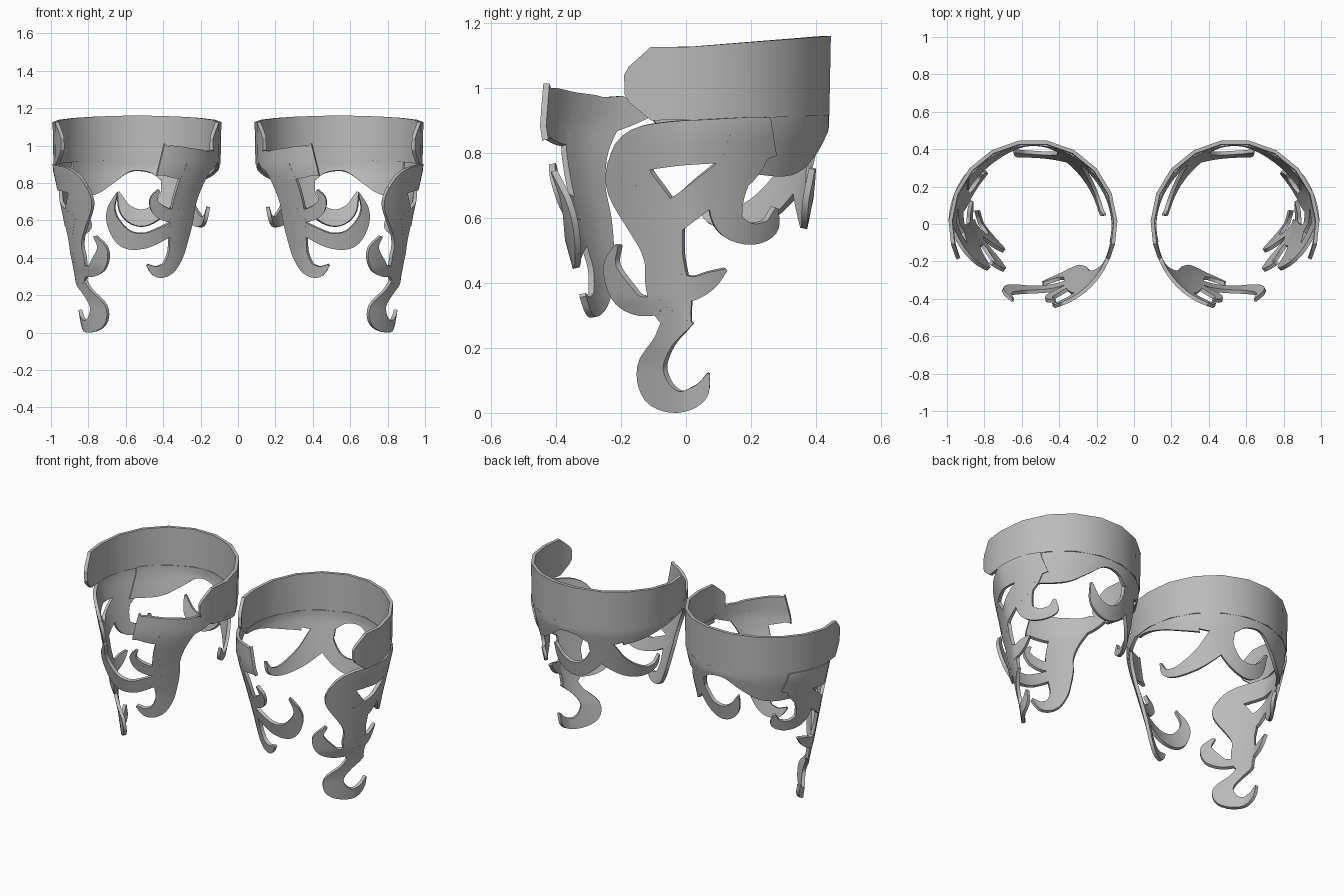
import bpy, bmesh, math
from mathutils import Vector

if "Cube" in bpy.data.objects:
    bpy.data.objects.remove(bpy.data.objects["Cube"])

CX = 0.54          # axis of the right-hand cuff, the other is mirrored
THICK = 0.02

metal = bpy.data.materials.new("grey_metal")
metal.diffuse_color = (0.5, 0.5, 0.5, 1)
metal.use_nodes = True
metal.node_tree.nodes["Principled BSDF"].inputs["Base Color"].default_value = metal.diffuse_color

TAPER = [(0, .27), (.3, .32), (.5, .36), (.65, .39), (.88, .44), (1.2, .44)]


def radius(z):
    """Cuff radius at a height."""
    for (z0, r0), (z1, r1) in zip(TAPER, TAPER[1:]):
        if z <= z1:
            return r0 + (r1 - r0) * (z - z0) / (z1 - z0)
    return TAPER[-1][1]


def ramp(v, a, b):
    return min(max((v - a) / (b - a), 0), 1)


def depth(d, z):
    return math.sqrt(max(radius(z) ** 2 - d * d, 0))


# Each panel is drawn flat and wrapped onto one side of the tapering cuff
def outer(y, z):
    lean = .35 * min(y, 0) + .28 * y * ramp(z, .35, .15)
    return (CX + depth(y, z) + lean + .012, y, z)


def inner(y, z):
    return (CX - depth(y, z), y, z)


def front(x, z):
    return (x, -depth(x - CX, z) - .025 * ramp(z, .45, .8), z)


def back(x, z):
    return (x, depth(x - CX, z), z)


def smooth_path(pts, n=5):
    """Catmull-Rom samples through (u, z, half_width) points."""
    p = [Vector(q) for q in pts]
    p = [2 * p[0] - p[1]] + p + [2 * p[-1] - p[-2]]
    out = []
    for a, b, c, d in zip(p, p[1:], p[2:], p[3:]):
        for i in range(n):
            t = i / n
            out.append(.5 * (2 * b + (c - a) * t + (2 * a - 5 * b + 4 * c - d) * t * t
                             + (3 * b - a - 3 * c + d) * t ** 3))
    return out + [p[-2]]


def add_grid(bm, rows):
    vs = [[bm.verts.new(c) for c in row] for row in rows]
    for r0, r1 in zip(vs, vs[1:]):
        for j in range(len(r0) - 1):
            bm.faces.new((r0[j], r0[j + 1], r1[j + 1], r1[j]))


def add_ribbon(bm, wrap, pts):
    path = smooth_path(pts)
    rows = []
    for i, p in enumerate(path):
        t = path[min(i + 1, len(path) - 1)] - path[max(i - 1, 0)]
        n = Vector((-t.y, t.x)).normalized() * max(p.z, .003)
        rows.append([wrap(p.x + n.x * k, p.y + n.y * k) for k in (-1, -.5, 0, .5, 1)])
    add_grid(bm, rows)


def finish(name, bm, angle):
    bm.normal_update()
    for f in bm.faces:
        c = f.calc_center_median()
        if f.normal.dot(Vector((c.x - CX, c.y, 0))) < 0:
            f.normal_flip()
    me = bpy.data.meshes.new(name)
    bm.to_mesh(me)
    bm.free()
    me.materials.append(metal)
    ob = bpy.data.objects.new(name, me)
    bpy.context.collection.objects.link(ob)
    bpy.ops.object.select_all(action='DESELECT')
    ob.select_set(True)
    bpy.context.view_layer.objects.active = ob
    sol = ob.modifiers.new("thickness", 'SOLIDIFY')
    sol.thickness = THICK
    sol.offset = -1
    ob.modifiers.new("pair", 'MIRROR').use_mirror_merge = False
    for m in list(ob.modifiers):
        bpy.ops.object.modifier_apply(modifier=m.name)
    bpy.ops.object.shade_smooth_by_angle(angle=math.radians(angle))


def panel(name, wrap, ribbons):
    bm = bmesh.new()
    for pts in ribbons:
        add_ribbon(bm, wrap, pts)
    finish(name, bm, 40)


# Faceted open band with chamfered front ends
bm = bmesh.new()
rows = []
angles = [-25, -23, -14] + [2 + 19.56 * i for i in range(10)] + [194, 203, 205]
for i, a in enumerate(angles):
    s, c = math.sin(math.radians(a)), math.cos(math.radians(a))
    lo, hi = .90 + .015 * max(s, 0), 1.125 + .035 * max(s, 0)
    e = min(i, len(angles) - 1 - i)
    if e == 0:
        lo, hi = .98, 1.04
    elif e == 1:
        lo, hi = .955, 1.065
    row = []
    for k in range(3):
        z = lo + (hi - lo) * k / 2
        r = .447 + .02 * (z - .9)
        row.append((CX + r * c, r * s, z))
    rows.append(row)
add_grid(bm, rows)
finish("band", bm, 30)

# Outer scrollwork with the long pendant hook
panel("outer_scrollwork", outer, [
    [(-.20, .72, .05), (-.155, .80, .067), (-.06, .825, .069), (.08, .835, .068),
     (.2, .84, .07), (.27, .85, .06)],                                         # rim
    [(-.18, .78, .06), (-.17, .70, .075), (-.095, .58, .08), (-.07, .48, .06),
     (-.06, .40, .065), (-.04, .32, .06), (-.01, .26, .03)],                   # stem
    [(-.02, .30, .05), (-.07, .22, .03), (-.11, .14, .04), (-.09, .065, .045),
     (-.025, .033, .033), (.04, .06, .028), (.07, .12, .004)],                 # pendant
    [(-.08, .33, .03), (-.15, .33, .03), (-.2, .37, .035), (-.235, .45, .02),
     (-.215, .515, .006)],                                                     # curl
    [(-.03, .38, .05), (.03, .385, .035), (.08, .41, .025), (.125, .44, .004)],  # spur
    [(-.1, .57, .06), (-.01, .625, .05), (.07, .685, .05), (.16, .75, .06),
     (.2, .83, .07)],                                                          # cross arm
    [(.16, .78, .06), (.125, .67, .055), (.135, .585, .045), (.2, .55, .033),
     (.26, .57, .025), (.28, .63, .005)],                                      # rear hook
])

# Front plate with its curls
panel("front_scrollwork", front, [
    [(.12, .95, .03), (.17, .92, .06), (.27, .905, .085), (.35, .915, .085),
     (.39, .92, .08), (.412, .925, .09)],                                      # plate
    [(.20, .91, .065), (.25, .8, .062), (.283, .7, .06), (.30, .6, .06),
     (.315, .5, .05), (.33, .42, .04), (.37, .345, .035), (.43, .325, .03),
     (.485, .36, .006)],                                                       # stem
    [(.31, .58, .03), (.40, .53, .035), (.50, .49, .04), (.60, .50, .048),
     (.665, .58, .035), (.68, .66, .02), (.65, .74, .005)],                    # big curl
    [(.29, .64, .03), (.36, .625, .035), (.425, .655, .035), (.45, .71, .02),
     (.42, .76, .006)],                                                        # small curl
])

# Back rim with a central crescent
panel("back_scrollwork", back, [
    [(.90, .825, .09), (.80, .825, .095), (.70, .855, .068), (.58, .893, .034),
     (.46, .89, .038), (.36, .86, .062), (.25, .87, .055), (.17, .89, .03)],   # rim
    [(.34, .84, .05), (.36, .74, .045), (.43, .645, .04), (.52, .61, .045),
     (.60, .65, .035), (.645, .75, .005)],                                     # crescent
])

# Inner crescent sweeping forward, and the slim strip under the band
panel("inner_scrollwork", inner, [
    [(-.1, .905, .012), (0, .90, .02), (.12, .885, .035), (.22, .87, .05), (.30, .86, .06)],
    [(.375, .82, .03), (.345, .75, .04), (.30, .68, .042), (.23, .62, .04), (.14, .59, .028),
     (.07, .61, .02), (.05, .67, .004)],
])
